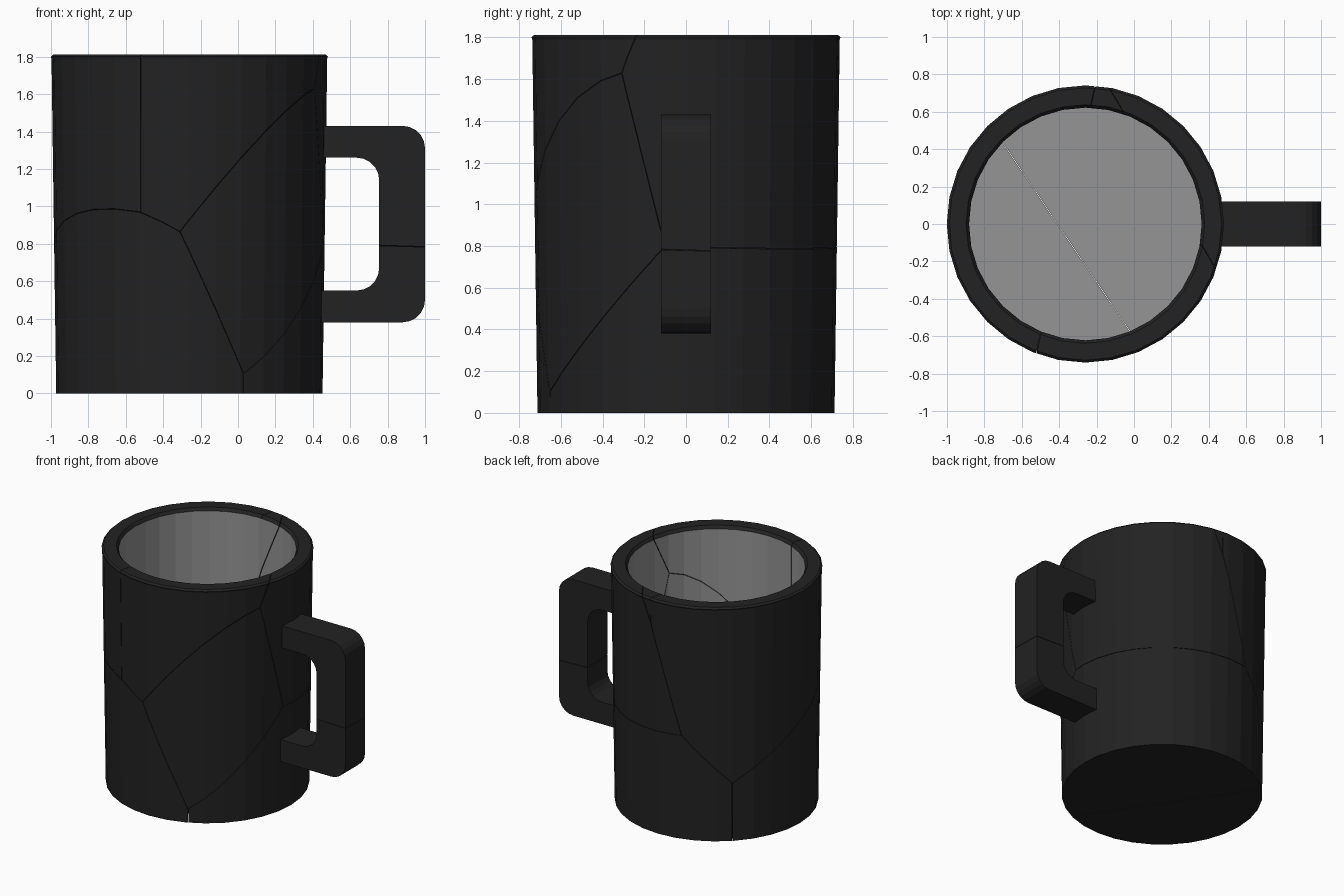
import bpy, bmesh, math
from mathutils import Vector

if "Cube" in bpy.data.objects:
    bpy.data.objects.remove(bpy.data.objects["Cube"])

SIDES = 32
CX = -0.26      # axis of the mug body
GAP = 0.0015    # half width of a crack


def material(name, v):
    m = bpy.data.materials.new(name)
    m.diffuse_color = (v, v, v, 1)
    m.use_nodes = True
    m.node_tree.nodes["Principled BSDF"].inputs["Base Color"].default_value = m.diffuse_color
    return m


MATS = [material("dark_glaze", 0.016), material("grey_inside", 0.3)]

# Shards are cells of a 3D diagram: a point belongs to the shard whose
# linear function a*x + b*y + c*z + d is the largest
CELLS = {
    "upper_left": (0.39, 0.513, 1.0, -0.418),
    "upper_front": (0.59, 0.469, 1.0, -0.344),
    "upper_right": (1.341, 0.911, 0.704, -0.03),
    "lower_right": (1.32, 0.89, 0.0, 0.54),
    "lower_left": (0.0, 0.0, 0.0, 0.0),
    "front_right": (1.157, 0.325, 0.547, 0.12),
}


def body():
    """Lathed cup wall with dark outside and grey inside."""
    profile = [(0.712, 0), (0.737, 1.79), (0.741, 1.80), (0.728, 1.812),
               (0.638, 1.812), (0.622, 1.79), (0.622, 0.11)]
    bm = bmesh.new()
    rings = [[bm.verts.new((CX + r * math.cos(2 * math.pi * i / SIDES),
                            r * math.sin(2 * math.pi * i / SIDES), z))
              for i in range(SIDES)] for r, z in profile]
    for k, (lo, hi) in enumerate(zip(rings, rings[1:])):
        for i in range(SIDES):
            j = (i + 1) % SIDES
            f = bm.faces.new((lo[i], lo[j], hi[j], hi[i]))
            f.material_index = int(k == len(rings) - 2)
    bm.faces.new(rings[0][::-1])
    bm.faces.new(rings[-1]).material_index = 1
    return bm


def c_path(x0, x1, z0, z1, r, n=5):
    """C-shaped path with two rounded corners on the right."""
    pts = [(x0, z0)]
    for cz, start in ((z0 + r, -90), (z1 - r, 0)):
        for i in range(n + 1):
            a = math.radians(start + 90 * i / n)
            pts.append((x1 - r + r * math.cos(a), cz + r * math.sin(a)))
    return pts + [(x0, z1)]


def handle():
    """Square-section handle running between two C paths."""
    bm = bmesh.new()
    outer = c_path(0.42, 1.0, 0.38, 1.43, 0.12)
    inner = c_path(0.42, 0.755, 0.55, 1.26, 0.12)
    secs = [[bm.verts.new((x, y, z)) for (x, z), y in
             ((o, -0.12), (o, 0.12), (i, 0.12), (i, -0.12))]
            for o, i in zip(outer, inner)]
    for a, b in zip(secs, secs[1:]):
        for k in range(4):
            bm.faces.new((a[k], a[(k + 1) % 4], b[(k + 1) % 4], b[k]))
    bm.faces.new(secs[0][::-1])
    bm.faces.new(secs[-1])
    return bm


def cut_to_cell(bm, cell):
    """Trim a closed mesh to one shard and cap each cut."""
    g = Vector(CELLS[cell])
    for other, h in CELLS.items():
        if other == cell:
            continue
        diff = g - Vector(h)
        n, d = Vector(diff[:3]), diff[3]
        co = n * (-d / n.length_squared) + n.normalized() * GAP
        res = bmesh.ops.bisect_plane(bm, geom=bm.verts[:] + bm.edges[:] + bm.faces[:],
                                     plane_co=co, plane_no=n, clear_inner=True)
        edges = [e for e in res["geom_cut"]
                 if isinstance(e, bmesh.types.BMEdge) and e.is_boundary]
        if edges:
            fill = bmesh.ops.triangle_fill(bm, edges=edges, normal=-n, use_dissolve=False)
            for f in fill["geom"]:
                if isinstance(f, bmesh.types.BMFace):
                    f.material_index = 0


# Break the body and the handle along the same cracks
for part, build in (("body", body), ("handle", handle)):
    for cell in CELLS:
        bm = build()
        cut_to_cell(bm, cell)
        if bm.faces:
            bmesh.ops.recalc_face_normals(bm, faces=bm.faces[:])
            name = f"{part}_{cell}_shard"
            me = bpy.data.meshes.new(name)
            bm.to_mesh(me)
            for m in MATS:
                me.materials.append(m)
            bpy.context.collection.objects.link(bpy.data.objects.new(name, me))
        bm.free()
